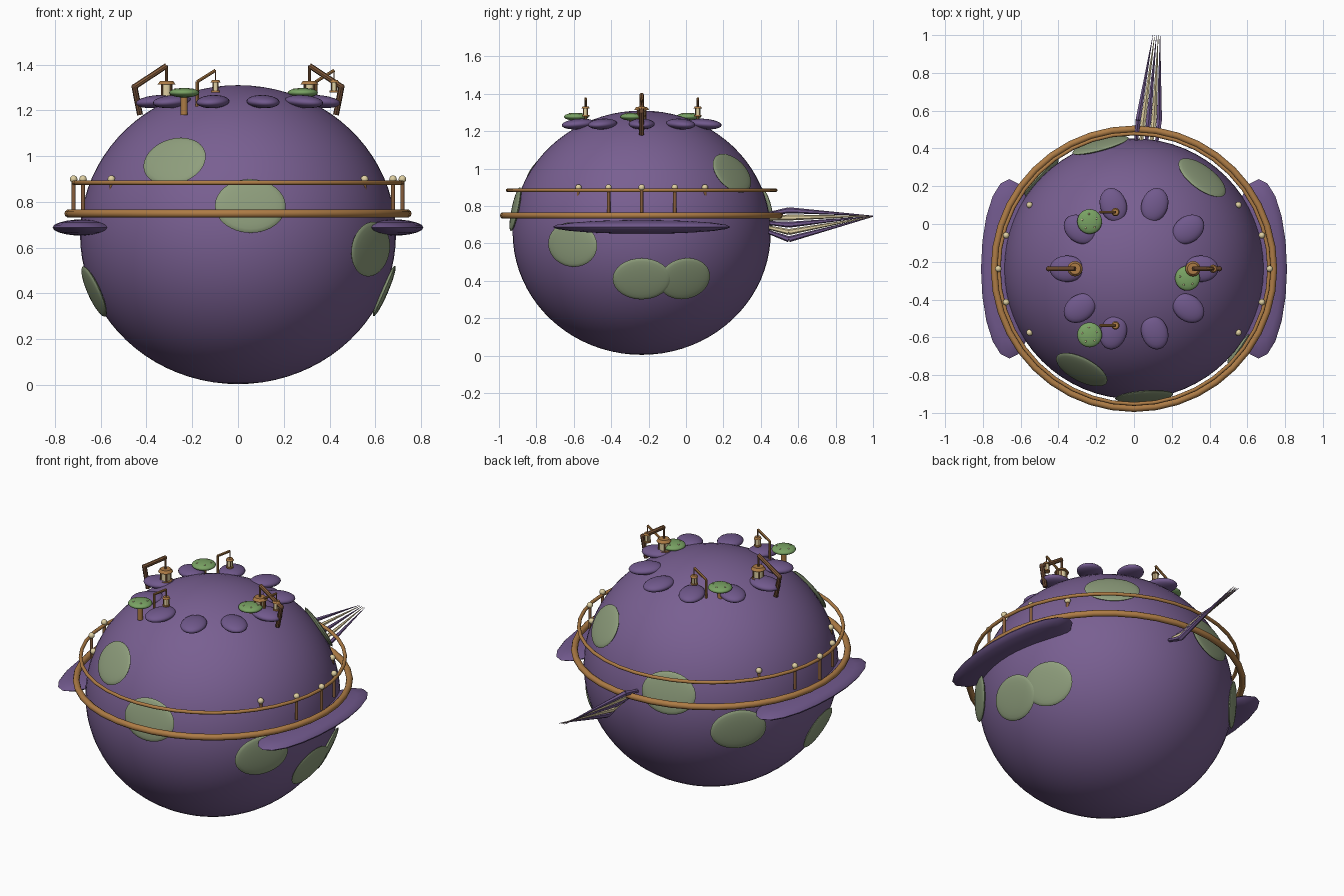
import bpy, bmesh, math
from mathutils import Vector, Matrix

if "Cube" in bpy.data.objects:
    bpy.data.objects.remove(bpy.data.objects["Cube"])

CY, CZ = -0.237, 0.657          # body centre
RX, RZ = 0.69, 0.653            # body radii


def material(name, r, g, b):
    m = bpy.data.materials.new(name)
    m.diffuse_color = (r, g, b, 1)
    m.use_nodes = True
    m.node_tree.nodes["Principled BSDF"].inputs["Base Color"].default_value = m.diffuse_color
    return m


PURPLE = material("purple", 0.19, 0.115, 0.285)
VIOLET = material("deep violet", 0.165, 0.10, 0.265)
SAGE = material("sage green", 0.275, 0.345, 0.205)
LEAF = material("leaf green", 0.19, 0.36, 0.125)
BRASS = material("golden wood", 0.42, 0.20, 0.06)
WOOD = material("brown wood", 0.24, 0.11, 0.045)
DARK = material("dark wood", 0.13, 0.06, 0.03)
CREAM = material("cream", 0.74, 0.63, 0.36)


def finish(name, bm, mat, smooth=40):
    me = bpy.data.meshes.new(name)
    bm.to_mesh(me)
    bm.free()
    me.materials.append(mat)
    ob = bpy.data.objects.new(name, me)
    bpy.context.collection.objects.link(ob)
    if smooth:
        bpy.ops.object.select_all(action='DESELECT')
        ob.select_set(True)
        bpy.context.view_layer.objects.active = ob
        bpy.ops.object.shade_smooth_by_angle(angle=math.radians(smooth))
    return ob


def ellipsoid(name, loc, radii, mat, rot=None, seg=24, rings=12):
    bm = bmesh.new()
    bmesh.ops.create_uvsphere(bm, u_segments=seg, v_segments=rings, radius=1)
    m = Matrix.Translation(loc) @ (rot or Matrix()) @ Matrix.Diagonal((*radii, 1))
    bmesh.ops.transform(bm, matrix=m, verts=bm.verts)
    return finish(name, bm, mat, 60)


def rod(name, a, b, r, mat, seg=10, r2=None):
    a, b = Vector(a), Vector(b)
    d = b - a
    bm = bmesh.new()
    bmesh.ops.create_cone(bm, cap_ends=True, segments=seg, radius1=r,
                          radius2=r if r2 is None else r2, depth=d.length)
    m = Matrix.Translation((a + b) / 2) @ d.to_track_quat('Z', 'Y').to_matrix().to_4x4()
    bmesh.ops.transform(bm, matrix=m, verts=bm.verts)
    return finish(name, bm, mat)


def ring(name, z, major, minor, mat):
    bpy.ops.mesh.primitive_torus_add(location=(0, CY, z), major_radius=major, minor_radius=minor,
                                     major_segments=40, minor_segments=10)
    ob = bpy.context.object
    ob.name = name
    ob.data.materials.append(mat)
    bpy.ops.object.shade_smooth_by_angle(angle=math.radians(60))


def lantern(name, x, y, z0, z1, r):
    h = z1 - z0
    rod(name + "_base", (x, y, z0), (x, y, z0 + 0.15 * h), r, BRASS, 14)
    rod(name + "_glass", (x, y, z0), (x, y, z1 - 0.1 * h), r * 0.68, CREAM, 12)
    rod(name + "_lid", (x, y, z1 - 0.2 * h), (x, y, z1), r * 1.1, BRASS, 14, r * 0.8)
    for k in range(4):
        a = math.pi / 4 + k * math.pi / 2
        px, py = x + r * 0.75 * math.cos(a), y + r * 0.75 * math.sin(a)
        rod(name + "_bar", (px, py, z0), (px, py, z1 - 0.1 * h), r * 0.12, WOOD, 6)


# Round body
ellipsoid("body", (0, CY, CZ), (RX, RX, RZ), PURPLE, seg=64, rings=40)

# Raised patches, placed by direction from the body centre: dx, dy, height, half width
for dx, dy, z, w in [(-0.275, -0.53, 0.975, 0.15), (0.055, -0.69, 0.785, 0.155),
                     (0.565, -0.36, 0.595, 0.155), (-0.624, -0.108, 0.41, 0.15),
                     (0.64, 0.0, 0.41, 0.155), (0.60, 0.23, 0.41, 0.145),
                     (0.355, 0.475, 0.97, 0.15), (-0.177, 0.65, 0.785, 0.155),
                     (-0.50, 0.46, 0.585, 0.155)]:
    p = Vector((dx, dy, z - CZ))
    p /= math.sqrt((p.x / RX) ** 2 + (p.y / RX) ** 2 + (p.z / RZ) ** 2)
    n = Vector((p.x / RX ** 2, p.y / RX ** 2, p.z / RZ ** 2)).normalized()
    t = Vector((0, 0, 1)).cross(n).normalized()
    rot = Matrix((t, n.cross(t), n)).transposed().to_4x4()
    ellipsoid("patch", p + Vector((0, CY, CZ)), (w, 0.12, 0.017), SAGE, rot, 32, 12)

# Encircling deck ring and hand rail
ring("deck_ring", 0.749, 0.74, 0.018, BRASS)
ring("hand_rail", 0.884, 0.716, 0.01, BRASS)

# Side fins, rail posts and their round knobs
for s in (-1, 1):
    ellipsoid("side_fin", (s * 0.66, CY, 0.688), (0.15, 0.475, 0.037), VIOLET, seg=20, rings=10)
    for x, dy in [(0.718, 0), (0.677, 0.177), (0.677, -0.177), (0.553, 0.338), (0.553, -0.338)]:
        rod("rail_post", (s * x, CY + dy, 0.76), (s * x, CY + dy, 0.89), 0.009, WOOD)
        ellipsoid("post_knob", (s * x, CY + dy, 0.899), (0.017,) * 3, CREAM, seg=14, rings=8)

# Ring of petals on top
for k in range(10):
    a = k * math.pi / 5
    ellipsoid("petal", (0.355 * math.cos(a), CY + 0.355 * math.sin(a), 1.238),
              (0.092, 0.07, 0.028), VIOLET, Matrix.Rotation(a, 4, 'Z') @ Matrix.Rotation(0.08, 4, 'Y'))

# Fan-shaped tail of pointed quills
for k in range(5):
    t = k / 4
    root = (0.01 + 0.11 * t, 0.43, 0.755 - 0.09 * t)
    mid = (0.022 + 0.112 * t, 0.55, 0.777 - 0.155 * t)
    tip = (0.10 + 0.038 * t, 1.0, 0.747 - 0.004 * t)
    mat = CREAM if k % 2 else VIOLET
    rod("tail_root", root, mid, 0.010, mat, 6, 0.016)
    rod("tail_quill", mid, tip, 0.016, mat, 6, 0.001)

# Two large cranes with hanging lanterns
for s in (-1, 1):
    foot, elbow, end = [(s * x, CY, z) for x, z in ((0.428, 1.18), (0.452, 1.303), (0.312, 1.395))]
    rod("crane_post", foot, elbow, 0.013, DARK, 8)
    rod("crane_arm", elbow, end, 0.012, WOOD, 8)
    ellipsoid("crane_joint", elbow, (0.014,) * 3, DARK, seg=10, rings=6)
    rod("crane_cord", end, (s * 0.312, CY, 1.32), 0.006, WOOD, 8)
    lantern("large_lantern", s * 0.312, CY, 1.25, 1.328, 0.037)

# Mushrooms, each with a small lantern on a bent arm
for x, y in [(-0.235, 0.013), (-0.235, -0.587), (0.283, -0.287)]:
    rod("mushroom_stem", (x, y, 1.18), (x, y, 1.275), 0.016, BRASS)
    ellipsoid("mushroom_cap", (x, y, 1.277), (0.066, 0.066, 0.021), LEAF)
    for k in range(5):
        a = k * 1.257 + 0.4
        ellipsoid("cap_dot", (x + 0.04 * math.cos(a), y + 0.04 * math.sin(a), 1.2935),
                  (0.005, 0.005, 0.003), CREAM, seg=8, rings=6)
    ax, lx, ly = x + 0.057, x + 0.137, y + 0.05
    rod("arm_post", (ax, ly, 1.19), (ax, ly, 1.325), 0.007, BRASS, 8)
    rod("bent_arm", (ax, ly, 1.325), (lx, ly, 1.375), 0.007, BRASS, 8)
    rod("lantern_cord", (lx, ly, 1.377), (lx, ly, 1.325), 0.003, WOOD, 6)
    lantern("small_lantern", lx, ly, 1.278, 1.333, 0.02)
